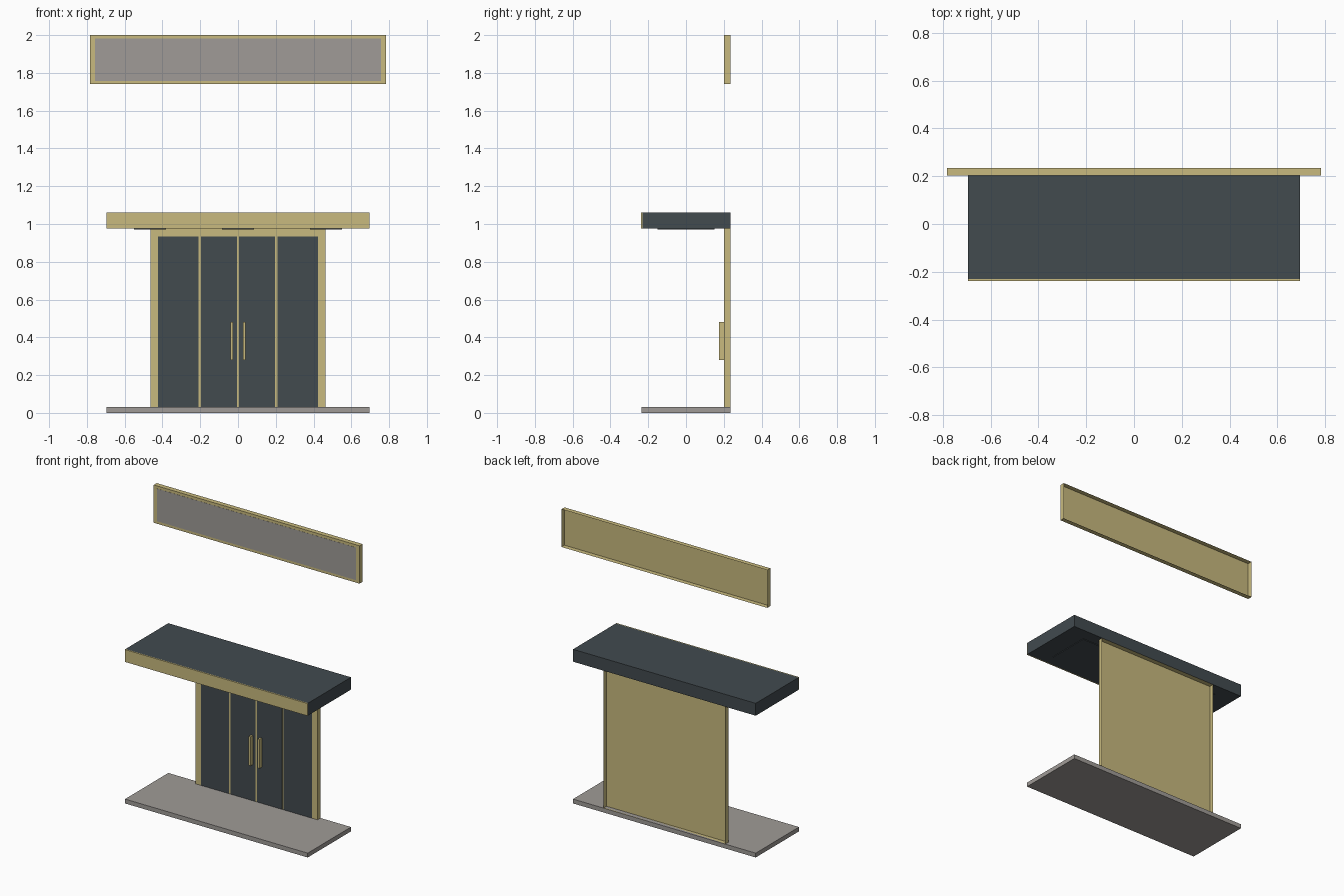
import bpy, bmesh

cube = bpy.data.objects.get("Cube")
if cube:
    bpy.data.objects.remove(cube)


def material(name, rgb):
    m = bpy.data.materials.new(name)
    m.use_nodes = True
    m.diffuse_color = (*rgb, 1)
    m.node_tree.nodes["Principled BSDF"].inputs["Base Color"].default_value = (*rgb, 1)
    return m


gold = material("pale gold", (0.58, 0.49, 0.21))
slate = material("dark slate", (0.054, 0.069, 0.078))
stone = material("warm grey", (0.35, 0.33, 0.31))


def box(name, xs, ys, zs, mat, open_back=False):
    """Box between limits; open_back leaves out the +y face."""
    bm = bmesh.new()
    bmesh.ops.create_cube(bm, size=1)
    for v in bm.verts:
        v.co = [lim[0] if c < 0 else lim[1] for c, lim in zip(v.co, (xs, ys, zs))]
    bm.normal_update()
    if open_back:
        back = [f for f in bm.faces if f.normal.y > 0.9]
        bmesh.ops.delete(bm, geom=back, context='FACES_ONLY')
    me = bpy.data.meshes.new(name)
    bm.to_mesh(me)
    bm.free()
    me.materials.append(mat)
    ob = bpy.data.objects.new(name, me)
    bpy.context.collection.objects.link(ob)
    return ob


def sym(half):
    return (-half, half)


WALL, BACK = 0.202, 0.235

# Floor slab
box("floor_slab", sym(0.695), (-0.235, BACK), (0, 0.03), stone)

# Entrance frame, hollow from behind, with four glass panels
box("door_frame", sym(0.463), (WALL, BACK), (0.03, 0.975), gold, True)
for side in (-1, 1):
    label = "left" if side > 0 else "right"
    for part, a, b in (("inner", 0.006, 0.196), ("outer", 0.208, 0.423)):
        box(f"{label}_{part}_glass", sorted((side * a, side * b)),
            (WALL - 0.002, WALL - 0.001), (0.031, 0.935), slate)
    box(f"{label}_handle", sorted((side * 0.027, side * 0.041)),
        (0.175, WALL), (0.28, 0.48), gold)

# Canopy with fascia and flat downlight plates underneath
box("canopy", sym(0.695), (-0.23, BACK), (0.975, 1.06), slate)
box("canopy_fascia", sym(0.695), (-0.238, -0.23), (0.975, 1.06), gold)
for i, x in enumerate((-0.465, 0, 0.465)):
    box(f"canopy_light_{i + 1}", (x - 0.085, x + 0.085), sym(0.15), (0.971, 0.975), slate)

# Upper sign board, hollow from behind
box("sign_board", sym(0.783), (WALL, BACK), (1.74, 2.0), gold, True)
box("sign_face", sym(0.758), (WALL - 0.002, WALL - 0.001), (1.758, 1.982), stone)
